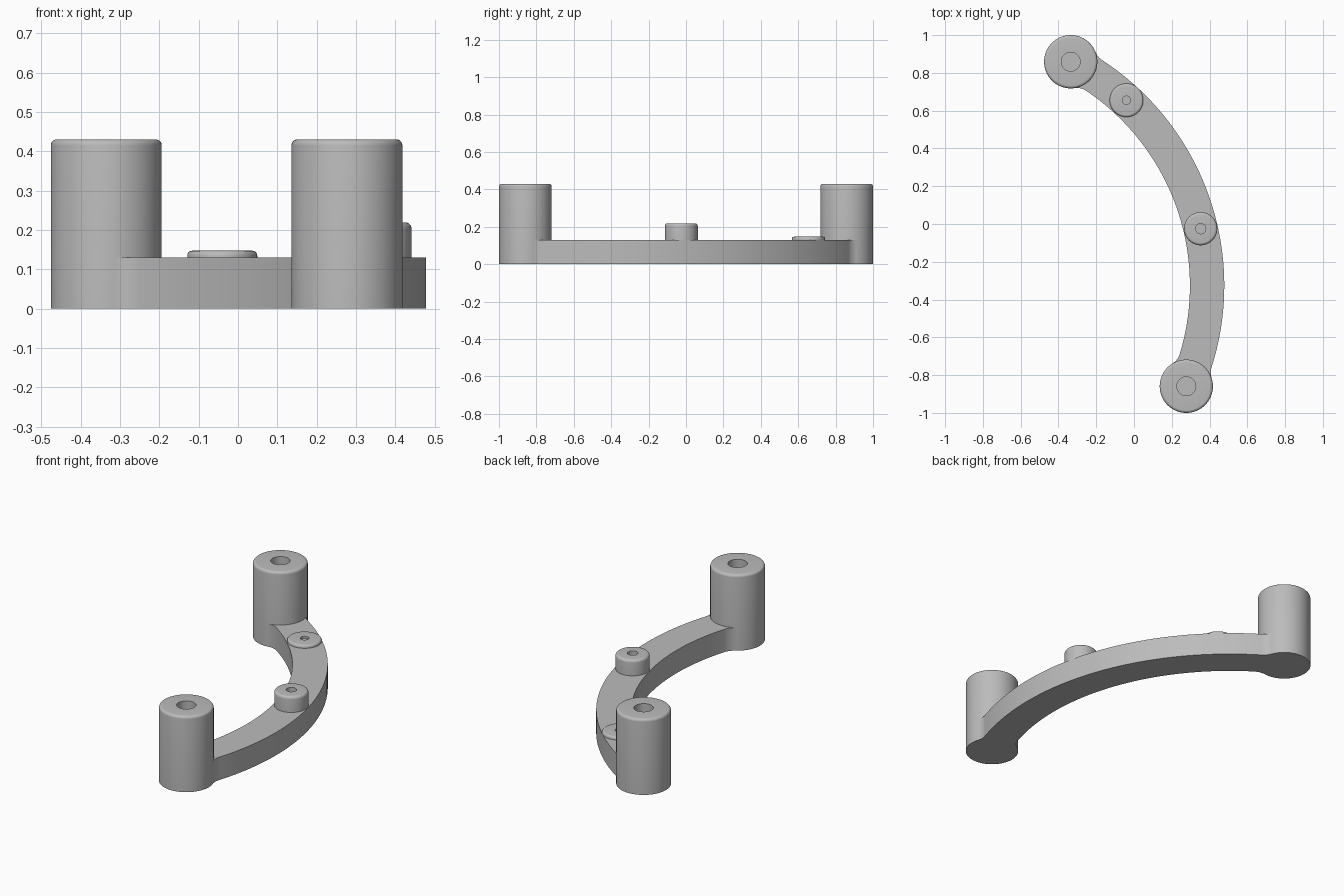
import bpy, bmesh, math
from mathutils import Vector

cube = bpy.data.objects.get("Cube")
if cube:
    bpy.data.objects.remove(cube, do_unlink=True)

grey = bpy.data.materials.new("satin grey")
grey.use_nodes = True
colour = (0.5, 0.5, 0.5, 1)
grey.diffuse_color = colour
grey.node_tree.nodes["Principled BSDF"].inputs["Base Color"].default_value = colour

# Shared dimensions
CENTRE = Vector((-0.947, -0.326))   # centre of the arm's arc
RADIUS, HALF_WIDTH = 1.334, 0.091
THICK, POST_R, FILLET = 0.13, 0.141, 0.09
POSTS = {"back": Vector((-0.335, 0.859)), "front": Vector((0.277, -0.859))}


def finish(bm, name):
    bmesh.ops.recalc_face_normals(bm, faces=bm.faces)
    mesh = bpy.data.meshes.new(name)
    bm.to_mesh(mesh)
    bm.free()
    mesh.materials.append(grey)
    ob = bpy.data.objects.new(name, mesh)
    bpy.context.collection.objects.link(ob)
    bpy.ops.object.select_all(action='DESELECT')
    bpy.context.view_layer.objects.active = ob
    ob.select_set(True)
    bpy.ops.object.shade_smooth_by_angle(angle=math.radians(35))
    return ob


def lathe(name, pos, radius, bottom, top, hole_r, hole_floor, edge, steps=64):
    """Round boss with a rounded rim and a blind hole."""
    rim = [(radius - edge + edge * math.cos(a), top - edge + edge * math.sin(a))
           for a in (math.pi / 2 * i / 5 for i in range(6))]
    profile = [(0, bottom), (radius, bottom)] + rim
    profile += [(hole_r, top), (hole_r, hole_floor), (0, hole_floor)]
    bm = bmesh.new()
    verts = [bm.verts.new((r, 0, z)) for r, z in profile]
    edges = [bm.edges.new(pair) for pair in zip(verts, verts[1:])]
    bmesh.ops.spin(bm, geom=verts + edges, cent=(0, 0, 0), axis=(0, 0, 1),
                   angle=math.tau, steps=steps, use_duplicate=False)
    bmesh.ops.remove_doubles(bm, verts=bm.verts, dist=1e-5)
    ob = finish(bm, name)
    ob.location = (pos.x, pos.y, 0)
    return ob


def arc(centre, start, end, steps):
    """Points from start to end round a centre, taking the shorter way."""
    a, b = start - centre, end - centre
    turn = math.atan2(a.x * b.y - a.y * b.x, a.dot(b))
    base = math.atan2(a.y, a.x)
    return [centre + a.length * Vector((math.cos(base + turn * i / steps),
                                        math.sin(base + turn * i / steps)))
            for i in range(steps + 1)]


def fillet(post, side, toward):
    """Curve from the post wall to the arm edge (side +1 outer, -1 inner)."""
    d = post - CENTRE
    reach = RADIUS + side * (HALF_WIDTH + FILLET)
    gap = POST_R + FILLET
    swing = math.acos((d.length_squared + reach ** 2 - gap ** 2)
                      / (2 * d.length * reach))
    angle = math.atan2(d.y, d.x) + toward * swing
    ray = Vector((math.cos(angle), math.sin(angle)))
    hub = CENTRE + ray * reach
    on_post = post + (hub - post).normalized() * POST_R
    on_arm = CENTRE + ray * (RADIUS + side * HALF_WIDTH)
    return arc(hub, on_post, on_arm, 10)


# Curved arm: two long edges, flared into the posts by fillets
back_out, back_in = (fillet(POSTS["back"], s, -1) for s in (1, -1))
front_out, front_in = (fillet(POSTS["front"], s, 1) for s in (1, -1))
outline = back_out + arc(CENTRE, back_out[-1], front_out[-1], 56)[1:-1]
outline += front_out[::-1]
outline += arc(POSTS["front"], front_out[0], front_in[0], 12)[1:-1]
outline += front_in + arc(CENTRE, front_in[-1], back_in[-1], 56)[1:-1]
outline += back_in[::-1]
outline += arc(POSTS["back"], back_in[0], back_out[0], 12)[1:-1]

bm = bmesh.new()
base = bm.faces.new([bm.verts.new((p.x, p.y, 0)) for p in outline])
raised = bmesh.ops.extrude_face_region(bm, geom=[base], use_keep_orig=True)
bmesh.ops.translate(bm, vec=(0, 0, THICK),
                    verts=[g for g in raised["geom"] if isinstance(g, bmesh.types.BMVert)])
finish(bm, "curved_arm")

# Tall end posts
for place, pos in POSTS.items():
    lathe(place + "_post", pos, POST_R, 0, 0.43, 0.05, 0.2, 0.015)

# Small bosses on the arm
lathe("low_boss", Vector((-0.04, 0.655)), 0.089, THICK, 0.147, 0.022, 0.134, 0.012, 48)
lathe("tall_boss", Vector((0.353, -0.025)), 0.088, THICK, 0.219, 0.027, 0.135, 0.015, 48)
